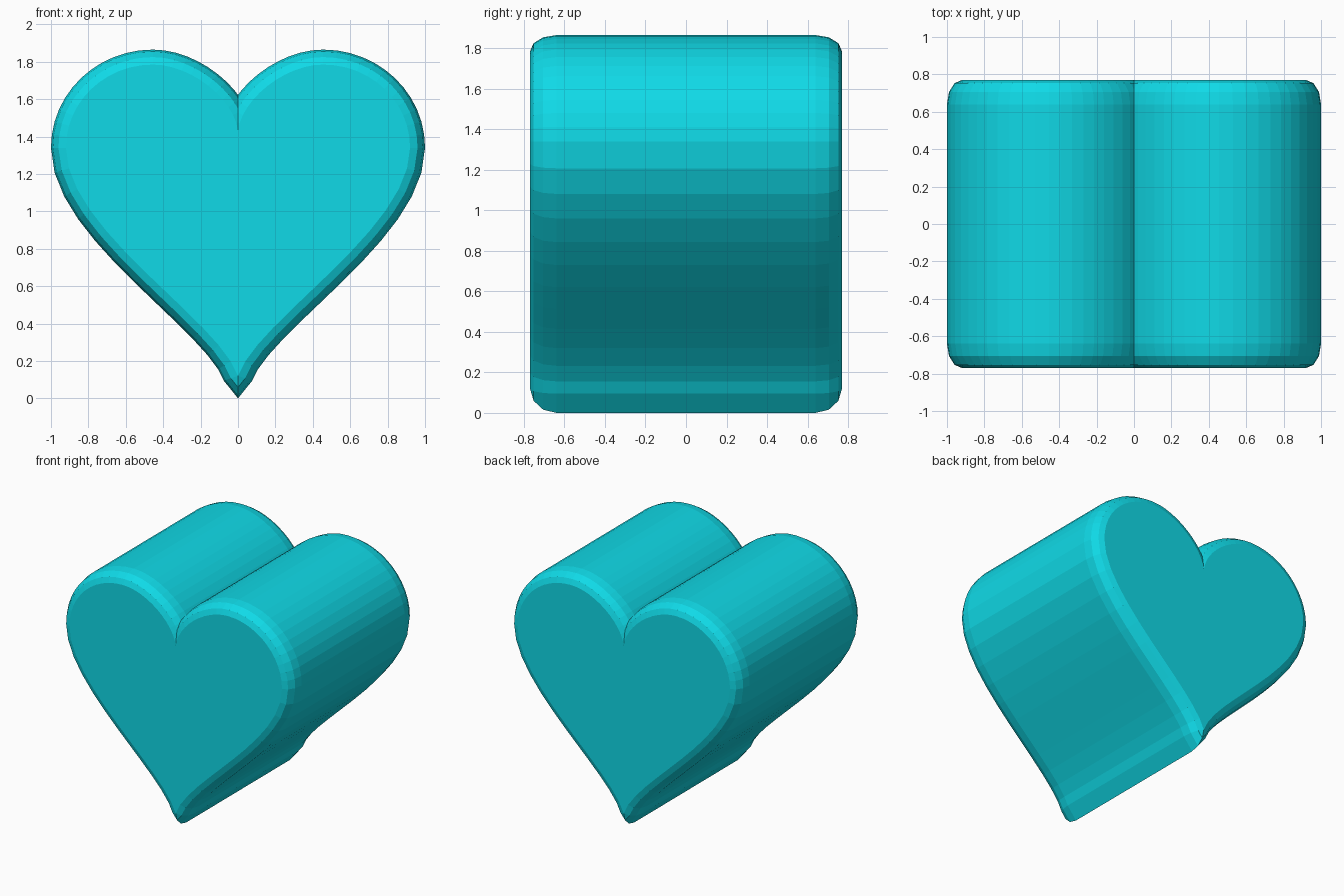
import bpy, bmesh, math
from mathutils import Vector

if "Cube" in bpy.data.objects:
    bpy.data.objects.remove(bpy.data.objects["Cube"])

HALF_DEPTH, BEVEL, BEVEL_Y, STEPS = 0.77, 0.08, 0.13, 12

# Right half of the face outline (x, z), from bottom tip to cleft
SEGMENTS = [
    [(0, .12), (.10, .42), (.92, .90), (.92, 1.34)],
    [(.92, 1.34), (.92, 1.586), (.712, 1.785), (.455, 1.785)],
    [(.455, 1.785), (.25, 1.785), (.02, 1.60), (0, 1.43)],
]


def bezier(seg, t):
    """Point and outward normal on a cubic segment."""
    a, b, c, d = (Vector(p) for p in seg)
    s = 1 - t
    p = a * s**3 + b * 3 * s * s * t + c * 3 * s * t * t + d * t**3
    v = (b - a) * s * s + (c - b) * 2 * s * t + (d - c) * t * t
    return p, Vector((v.y, -v.x)).normalized()


# The tip gets a longer mitred offset straight down
outline = [(Vector((0, .12)), Vector((0, -1.5)))]
for i, seg in enumerate(SEGMENTS):
    outline += [bezier(seg, k / STEPS) for k in range(0 if i == 0 else 1, STEPS + 1)]

# Rounded edge: (y, outward offset) for each ring, front to back
edge = []
for deg in (90, 60, 30, 0):
    a = math.radians(deg)
    edge.append((HALF_DEPTH - BEVEL_Y * (1 - math.sin(a)), BEVEL * math.cos(a)))
rings = [(-y, o) for y, o in edge] + [(y, o) for y, o in reversed(edge)]

bm = bmesh.new()
loops = []
for y, off in rings:
    pts = [p + n * off for p, n in outline]
    loops.append([bm.verts.new((p.x, y, p.y)) for p in pts])
for l0, l1 in zip(loops, loops[1:]):
    for k in range(len(l0) - 1):
        bm.faces.new((l0[k], l0[k + 1], l1[k + 1], l1[k]))
bm.faces.new(loops[0])
bm.faces.new(loops[-1])
bmesh.ops.remove_doubles(bm, verts=bm.verts[:], dist=1e-4)

# Trim the overlap in the cleft, then mirror the half
bmesh.ops.bisect_plane(bm, geom=bm.verts[:] + bm.edges[:] + bm.faces[:], dist=1e-5,
                       plane_co=(0, 0, 0), plane_no=(1, 0, 0), clear_inner=True)
bmesh.ops.mirror(bm, geom=bm.verts[:] + bm.edges[:] + bm.faces[:], axis='X', merge_dist=1e-4)
bmesh.ops.remove_doubles(bm, verts=bm.verts[:], dist=1e-4)
bmesh.ops.recalc_face_normals(bm, faces=bm.faces[:])

mesh = bpy.data.meshes.new("heart")
bm.to_mesh(mesh)
bm.free()
heart = bpy.data.objects.new("heart", mesh)
bpy.context.collection.objects.link(heart)

mat = bpy.data.materials.new("cyan")
mat.diffuse_color = (0.005, 0.70, 0.80, 1)
mat.use_nodes = True
mat.node_tree.nodes["Principled BSDF"].inputs["Base Color"].default_value = mat.diffuse_color
mesh.materials.append(mat)
